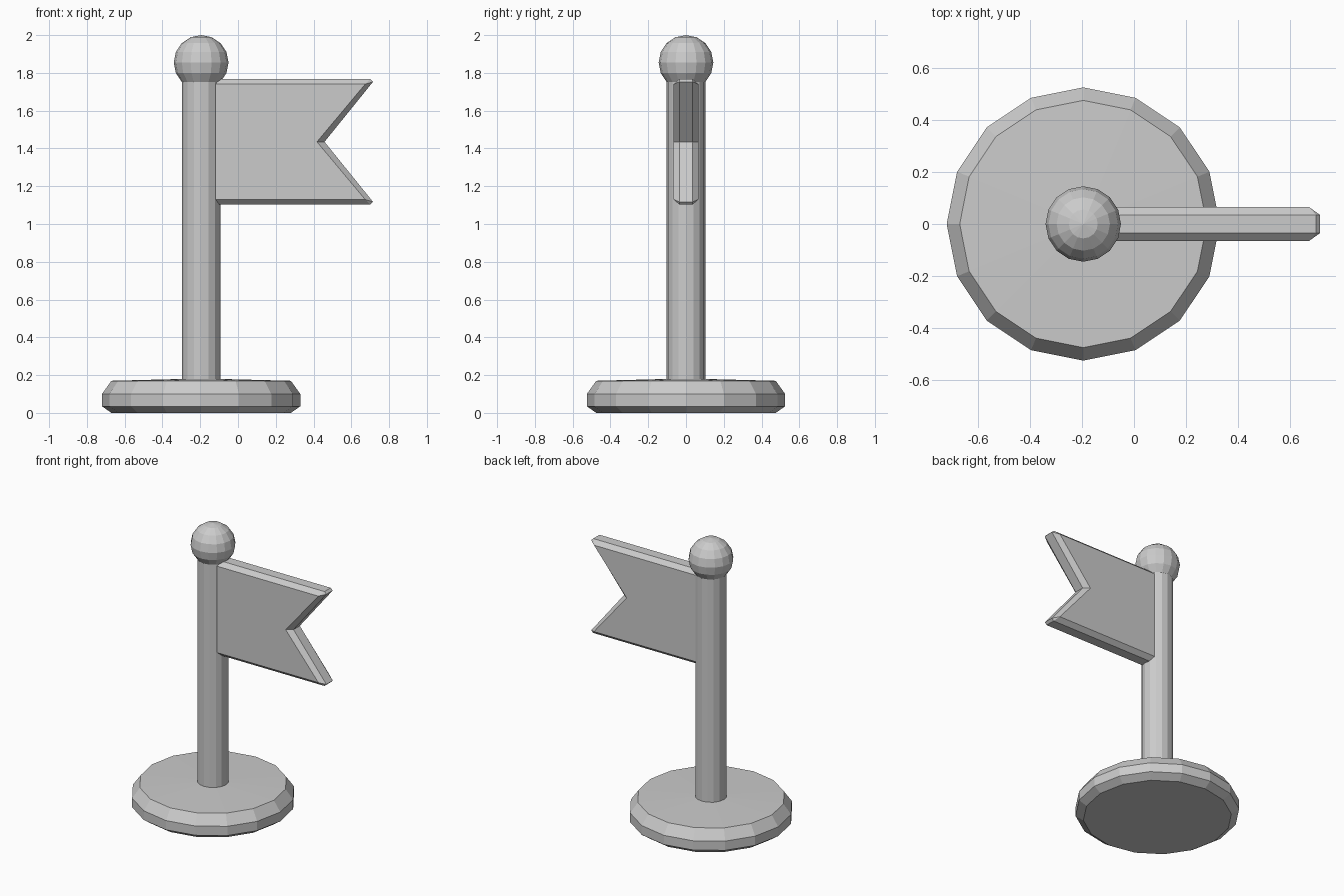
import bpy, bmesh, math

if "Cube" in bpy.data.objects:
    bpy.data.objects.remove(bpy.data.objects["Cube"])

CX = -0.195  # pole axis


def finish(name, bm):
    bmesh.ops.remove_doubles(bm, verts=bm.verts, dist=1e-4)
    bmesh.ops.recalc_face_normals(bm, faces=bm.faces)
    mesh = bpy.data.meshes.new(name)
    bm.to_mesh(mesh)
    bm.free()
    obj = bpy.data.objects.new(name, mesh)
    bpy.context.collection.objects.link(obj)
    return obj


def bridge(bm, a, b):
    n = len(a)
    for i in range(n):
        j = (i + 1) % n
        bm.faces.new((a[i], a[j], b[j], b[i]))


def lathe(name, profile, sides):
    """Stack of (radius, z) rings around the pole axis, capped at both ends."""
    bm = bmesh.new()
    rings = []
    for r, z in profile:
        rings.append([bm.verts.new((CX + r * math.cos(math.tau * i / sides),
                                    r * math.sin(math.tau * i / sides), z))
                      for i in range(sides)])
    for a, b in zip(rings, rings[1:]):
        bridge(bm, a, b)
    bm.faces.new(rings[0])
    bm.faces.new(rings[-1])
    return finish(name, bm)


# Round foot with chamfered rims and a slightly raised top
lathe("base", [(0.475, 0), (0.525, 0.035), (0.525, 0.10), (0.475, 0.17), (0.09, 0.18)], 16)

# Pole
lathe("pole", [(0.102, 0.16), (0.102, 1.80)], 16)

# Ball finial
bm = bmesh.new()
bmesh.ops.create_uvsphere(bm, u_segments=16, v_segments=8, radius=0.145)
bmesh.ops.translate(bm, verts=bm.verts, vec=(CX, 0, 1.855))
finish("ball", bm)

# Swallow-tail flag: upper half outlines mirrored about the middle height
MID = 1.435


def outline(half, notch):
    pts = [(x, MID + h) for x, h in half]
    return pts + [(notch, MID)] + [(x, MID - h) for x, h in reversed(half)]


outer = outline([(CX, 0.333), (0.70, 0.333), (0.715, 0.318)], 0.458)
inner = outline([(CX, 0.305), (0.673, 0.305), (0.673, 0.305)], 0.418)
bm = bmesh.new()
layers = [[bm.verts.new((x, y, z)) for x, z in pts]
          for pts, y in ((inner, -0.065), (outer, -0.035), (outer, 0.035), (inner, 0.065))]
for a, b in zip(layers, layers[1:]):
    bridge(bm, a, b)
bm.faces.new(layers[0])
bm.faces.new(layers[-1])
finish("flag", bm)
